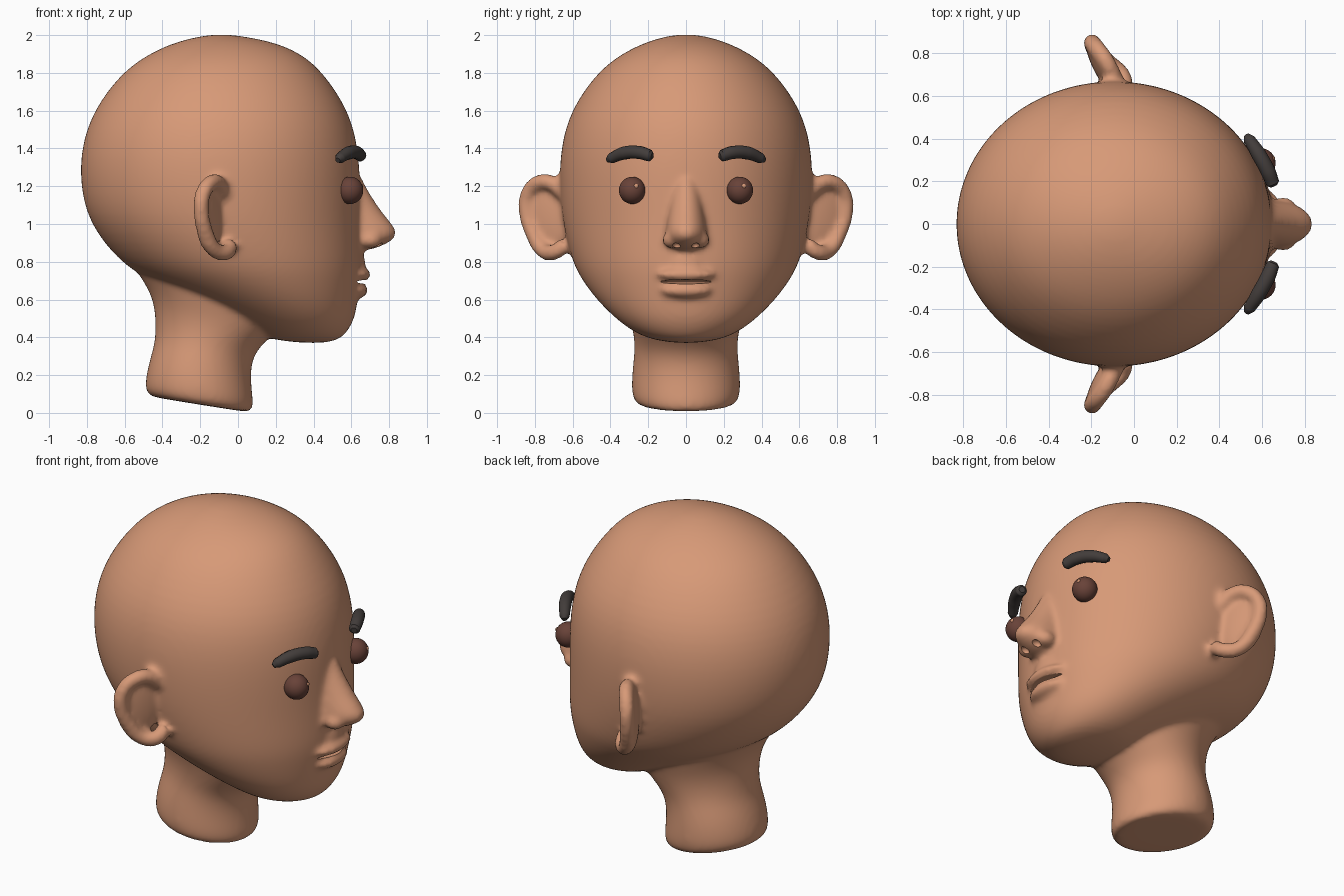
import bpy, bmesh, math
from mathutils import Matrix, Vector

if "Cube" in bpy.data.objects:
    bpy.data.objects.remove(bpy.data.objects["Cube"])


def material(name, rgb):
    m = bpy.data.materials.new(name)
    m.use_nodes = True
    m.diffuse_color = (*rgb, 1)
    bsdf = m.node_tree.nodes["Principled BSDF"]
    bsdf.inputs["Base Color"].default_value = (*rgb, 1)
    bsdf.inputs["Roughness"].default_value = 0.7
    return m


SKIN = material("warm_skin", (0.68, 0.32, 0.185))
BROWN = material("eye_brown", (0.14, 0.055, 0.04))
CHARCOAL = material("brow_charcoal", (0.055, 0.046, 0.043))


def add_object(name, data, mat):
    ob = bpy.data.objects.new(name, data)
    bpy.context.collection.objects.link(ob)
    data.materials.append(mat)
    return ob


def select(obs):
    bpy.ops.object.select_all(action='DESELECT')
    for ob in obs:
        ob.select_set(True)
    bpy.context.view_layer.objects.active = obs[0]


def loft(name, rows, tilt=0.0, sides=40):
    """Stack of oval rings; each row is height, back x, front x, half width."""
    bm = bmesh.new()
    rings = []
    for z, back, front, w in rows:
        ring = []
        for i in range(sides):
            a = 2 * math.pi * i / sides
            x = (back + front) / 2 + (front - back) / 2 * math.cos(a)
            fade = max(0.0, 1 - z / 0.4)
            ring.append(bm.verts.new((x, w * math.sin(a), z + tilt * fade * (0.07 - x))))
        rings.append(ring)
    for lo, hi in zip(rings, rings[1:]):
        for i in range(sides):
            j = (i + 1) % sides
            bm.faces.new((lo[i], lo[j], hi[j], hi[i]))
    bm.faces.new(rings[0][::-1])
    bm.faces.new(rings[-1])
    bmesh.ops.recalc_face_normals(bm, faces=bm.faces)
    me = bpy.data.meshes.new(name)
    bm.to_mesh(me)
    bm.free()
    ob = add_object(name, me, SKIN)
    ob.modifiers.new("round", 'SUBSURF').levels = 2
    return ob


def ellipsoid(name, centre, radii, mat=SKIN, turn=0.0):
    bm = bmesh.new()
    m = Matrix.Translation(centre) @ Matrix.Rotation(turn, 4, 'Z') @ Matrix.Diagonal((*radii, 1))
    bmesh.ops.create_uvsphere(bm, u_segments=32, v_segments=20, radius=1, matrix=m)
    me = bpy.data.meshes.new(name)
    bm.to_mesh(me)
    bm.free()
    return add_object(name, me, mat)


def tube(name, points, radius, widths, mat=SKIN):
    cu = bpy.data.curves.new(name, 'CURVE')
    cu.dimensions = '3D'
    cu.bevel_depth = radius
    cu.bevel_resolution = 5
    cu.use_fill_caps = True
    sp = cu.splines.new('BEZIER')
    sp.bezier_points.add(len(points) - 1)
    for bp, p, w in zip(sp.bezier_points, points, widths):
        bp.co = p
        bp.radius = w
        bp.handle_left_type = bp.handle_right_type = 'AUTO'
    return add_object(name, cu, mat)


# Skull and jaw
skull = loft("head", [
    (0.37, 0.34, 0.46, 0.06), (0.39, 0.16, 0.54, 0.19), (0.43, 0.08, 0.58, 0.28),
    (0.5, -0.06, 0.62, 0.375), (0.6, -0.26, 0.635, 0.475), (0.7, -0.47, 0.65, 0.55),
    (0.8, -0.63, 0.66, 0.605), (1.0, -0.79, 0.65, 0.655), (1.2, -0.838, 0.65, 0.673),
    (1.4, -0.835, 0.64, 0.667), (1.6, -0.77, 0.59, 0.615), (1.8, -0.62, 0.455, 0.475),
    (1.9, -0.475, 0.34, 0.345), (1.96, -0.34, 0.2, 0.22), (1.99, -0.22, 0.05, 0.12),
    (2.003, -0.13, -0.05, 0.04)])

# Neck with a slanted base
neck = loft("neck", [
    (0.0, -0.42, 0.03, 0.22), (0.005, -0.47, 0.07, 0.26), (0.05, -0.497, 0.085, 0.29),
    (0.2, -0.478, 0.062, 0.285), (0.32, -0.45, 0.085, 0.272), (0.4, -0.438, 0.17, 0.275),
    (0.5, -0.437, 0.28, 0.295), (0.6, -0.45, 0.3, 0.33), (0.7, -0.5, 0.3, 0.36),
    (0.8, -0.58, 0.3, 0.38)], tilt=0.16)

# Nose and lips
nose = loft("nose", [
    (0.86, 0.52, 0.69, 0.06), (0.88, 0.5, 0.755, 0.085), (0.915, 0.48, 0.825, 0.105),
    (0.955, 0.46, 0.845, 0.11), (0.995, 0.46, 0.82, 0.105), (1.06, 0.46, 0.765, 0.095),
    (1.14, 0.46, 0.71, 0.085), (1.22, 0.46, 0.665, 0.07), (1.28, 0.46, 0.64, 0.04)])
parts = [skull, neck, nose,
         ellipsoid("upper_lip", (0.62, 0, 0.732), (0.085, 0.16, 0.04)),
         ellipsoid("lower_lip", (0.615, 0, 0.648), (0.075, 0.14, 0.044)),
         ellipsoid("philtrum", (0.61, 0, 0.79), (0.065, 0.1, 0.08))]

# Ears, nostril wings and their cutters
cutters = [ellipsoid("mouth_cutter", (0.68, 0, 0.694), (0.08, 0.175, 0.011))]
rim = [(-0.08, 0.65, 1.16), (-0.10, 0.70, 1.21), (-0.14, 0.775, 1.22),
       (-0.185, 0.835, 1.16), (-0.195, 0.845, 1.07), (-0.17, 0.81, 0.95),
       (-0.12, 0.755, 0.86), (-0.06, 0.70, 0.85), (-0.04, 0.64, 0.89)]
for s in (1, -1):
    parts.append(tube("ear_rim", [(x, s * y, z) for x, y, z in rim], 0.042, [1] * len(rim)))
    parts.append(ellipsoid("ear_bowl", (-0.155, s * 0.735, 1.04), (0.036, 0.14, 0.19),
                           turn=s * 0.47))
    parts.append(ellipsoid("nose_wing", (0.7, s * 0.08, 0.915), (0.06, 0.045, 0.045)))
    cutters.append(ellipsoid("nostril_cutter", (0.745, s * 0.05, 0.88), (0.03, 0.022, 0.024)))

# Fuse the skin into one soft surface, then cut mouth and nostrils
select(parts)
bpy.ops.object.convert(target='MESH')
select(parts)
bpy.ops.object.join()
head = bpy.context.view_layer.objects.active
select(cutters)
bpy.ops.object.join()
cutter = bpy.context.view_layer.objects.active
cutter.hide_render = True
remesh = head.modifiers.new("fuse", 'REMESH')
remesh.mode = 'VOXEL'
remesh.voxel_size = 0.015
remesh.use_smooth_shade = True
soften = head.modifiers.new("soften", 'SMOOTH')
soften.factor = 0.5
soften.iterations = 8
cut = head.modifiers.new("cut", 'BOOLEAN')
cut.operation = 'DIFFERENCE'
cut.solver = 'EXACT'
cut.object = cutter
select([head])
bpy.ops.object.convert(target='MESH')
bpy.data.objects.remove(cutter)
head.data.materials.clear()
head.data.materials.append(SKIN)
smooth = [head]

# Eyes with glints, and arched eyebrows
brow = [(0.655, 0.178, 1.36), (0.65, 0.19, 1.362), (0.628, 0.245, 1.378),
        (0.585, 0.325, 1.376), (0.54, 0.395, 1.348), (0.528, 0.415, 1.337)]
for side, s in (("left", 1), ("right", -1)):
    eye = Vector((0.593, s * 0.285, 1.178))
    smooth.append(ellipsoid(side + "_eye", eye, (0.07, 0.07, 0.072), BROWN))
    glint = eye + Vector((0.9, 0.3, 0.33)).normalized() * 0.069
    smooth.append(ellipsoid(side + "_eye_glint", glint, (0.006, 0.012, 0.012)))
    smooth.append(tube(side + "_eyebrow", [(x, s * y, z) for x, y, z in brow], 0.035,
                       [0.5, 0.9, 1, 1, 0.8, 0.4], CHARCOAL))

select(smooth)
bpy.ops.object.convert(target='MESH')
select(smooth)
bpy.ops.object.shade_smooth_by_angle(angle=math.radians(50))
